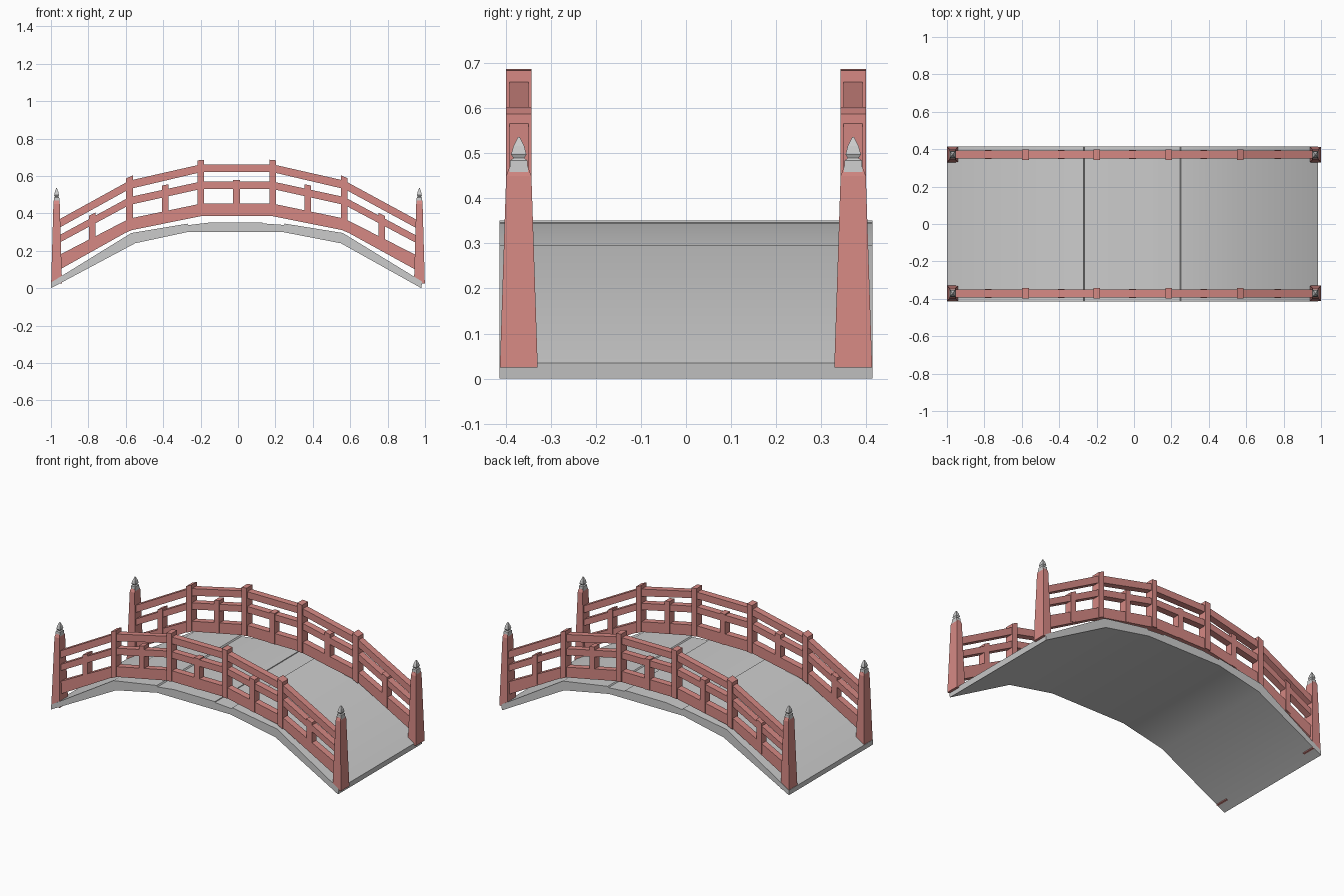
import bpy, bmesh

if "Cube" in bpy.data.objects:
    bpy.data.objects.remove(bpy.data.objects["Cube"])

red = bpy.data.materials.new("red_paint")
red.diffuse_color = (0.67, 0.25, 0.23, 1)
red.use_nodes = True
red.node_tree.nodes["Principled BSDF"].inputs["Base Color"].default_value = red.diffuse_color


def finish(name, bm, mat=None):
    bmesh.ops.recalc_face_normals(bm, faces=bm.faces)
    me = bpy.data.meshes.new(name)
    bm.to_mesh(me)
    bm.free()
    ob = bpy.data.objects.new(name, me)
    bpy.context.collection.objects.link(ob)
    if mat:
        me.materials.append(mat)
    return ob


def loft(name, rings, mat=None):
    """Skin a list of equal-length point rings and cap both ends."""
    bm = bmesh.new()
    vs = [[bm.verts.new(p) for p in r] for r in rings]
    n = len(vs[0])
    for a, b in zip(vs, vs[1:]):
        for i in range(n):
            j = (i + 1) % n
            bm.faces.new((a[i], a[j], b[j], b[i]))
    bm.faces.new(vs[0])
    bm.faces.new(vs[-1])
    return finish(name, bm, mat)


def prism(name, xz, yc, half, mat=None):
    return loft(name, [[(x, yc + s * half, z) for x, z in xz] for s in (-1, 1)], mat)


def square(cx, cy, hx, hy, z):
    return [(cx - hx, cy - hy, z), (cx + hx, cy - hy, z),
            (cx + hx, cy + hy, z), (cx - hx, cy + hy, z)]


# Arched deck, with slightly lapped slabs at the crown
deck = prism("deck", [
    (-1.0, 0.0), (-0.55, 0.24), (-0.27, 0.30), (0.24, 0.30), (0.55, 0.24), (0.98, 0.0),
    (0.985, 0.035), (0.56, 0.295), (0.25, 0.345), (0.245, 0.338), (0.13, 0.346),
    (0.13, 0.351), (-0.15, 0.351), (-0.265, 0.337), (-0.27, 0.345),
    (-0.57, 0.295), (-1.0, 0.03)], 0, 0.414)
bpy.context.view_layer.objects.active = deck
deck.select_set(True)
bpy.ops.object.shade_smooth_by_angle(angle=0.7)

knots = [-0.97, -0.58, -0.198, 0.185, 0.569, 0.965]
# top and bottom heights of each rail at the end, shoulder and crown
rails = {"top_rail": ((0.36, 0.315), (0.575, 0.53), (0.662, 0.62)),
         "middle_rail": ((0.275, 0.235), (0.487, 0.445), (0.57, 0.53)),
         "bottom_rail": ((0.17, 0.09), (0.372, 0.308), (0.452, 0.385))}
# centre x, bottom, top, half depth, slope of the cut ends
posts = [(-0.58, 0.305, 0.595, 0.028, 0.45), (-0.198, 0.385, 0.685, 0.028, 0.1),
         (0.185, 0.385, 0.685, 0.028, -0.1), (0.569, 0.305, 0.595, 0.028, -0.45),
         (-0.78, 0.205, 0.395, 0.024, 0.5), (-0.39, 0.348, 0.552, 0.024, 0.2),
         (-0.008, 0.385, 0.577, 0.024, 0), (0.373, 0.348, 0.552, 0.024, -0.2),
         (0.768, 0.205, 0.395, 0.024, -0.5)]

for side, y in (("front", -0.371), ("back", 0.371)):
    # Rails bending over the arch
    for name, (e, m, c) in rails.items():
        hs = (e, m, c, c, m, e)
        top = [(x, h[0]) for x, h in zip(knots, hs)]
        low = [(x, h[1]) for x, h in zip(knots, hs)]
        prism(f"{side}_{name}", top + low[::-1], y, 0.021, red)
    # Tall and short balusters with sloped ends
    for i, (x, z0, z1, d, k) in enumerate(posts):
        w = 0.0175
        prism(f"{side}_baluster_{i}", [(x - w, z0 - k * w), (x + w, z0 + k * w),
                                       (x + w, z1 + k * w), (x - w, z1 - k * w)], y, d, red)
    # Tapered end posts with pointed finials
    for end, x in (("left", -0.97), ("right", 0.97)):
        loft(f"{side}_{end}_end_post", [
            square(x, y, 0.029, 0.042, 0.025), square(x, y, 0.017, 0.028, 0.45),
            square(x, y, 0.014, 0.021, 0.468)], red)
        loft(f"{side}_{end}_finial", [square(x, y, a * 0.75, a, z) for a, z in (
            (0.0215, 0.45), (0.019, 0.484), (0.012, 0.489), (0.017, 0.497),
            (0.012, 0.516), (0.002, 0.536))])
